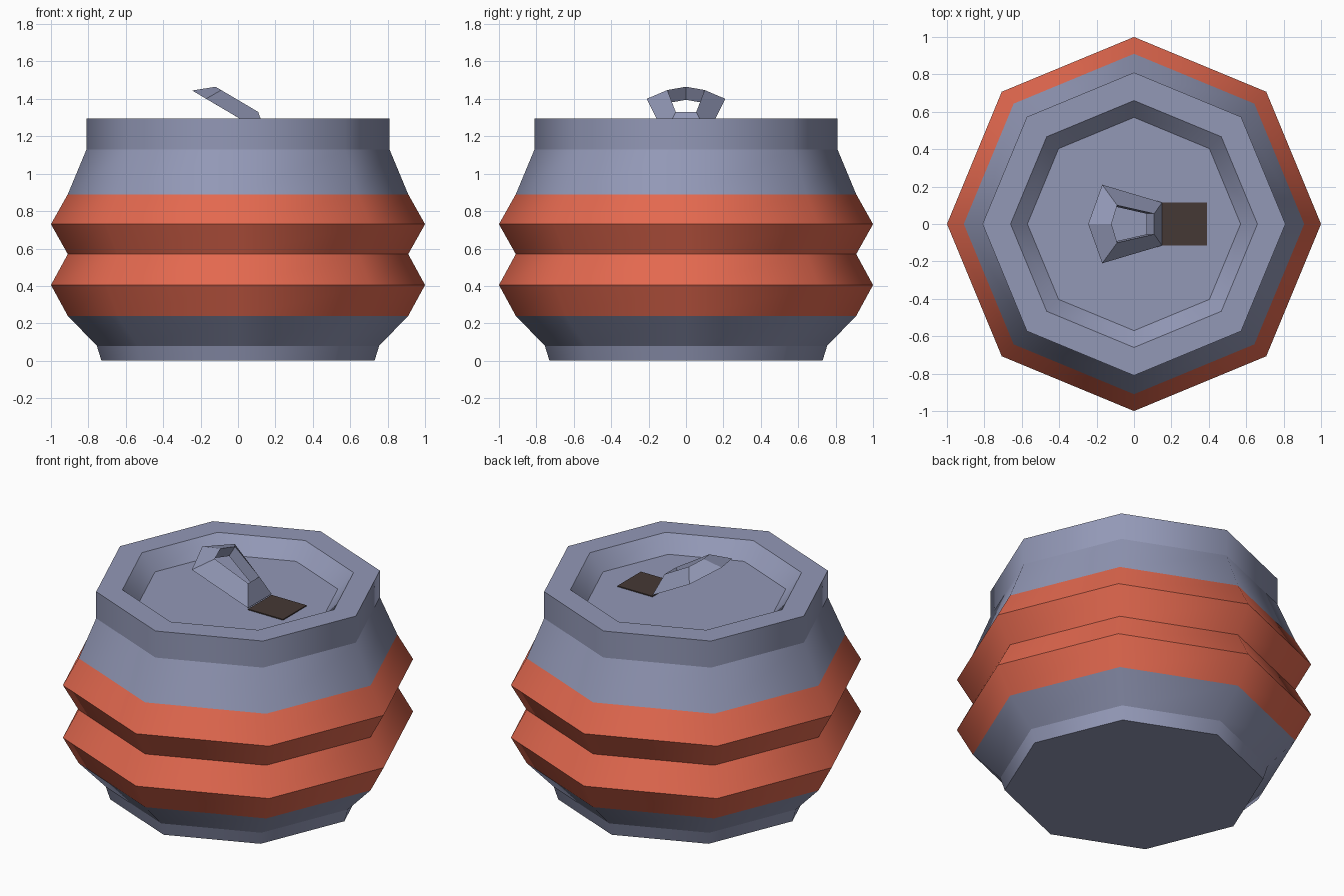
import bpy, bmesh, math
from mathutils import Vector

cube = bpy.data.objects.get("Cube")
if cube:
    bpy.data.objects.remove(cube)


def material(name, rgb):
    m = bpy.data.materials.new(name)
    m.use_nodes = True
    m.diffuse_color = (*rgb, 1)
    m.node_tree.nodes["Principled BSDF"].inputs["Base Color"].default_value = (*rgb, 1)
    return m


metal = material("blue grey metal", (0.29, 0.315, 0.47))
orange = material("orange paint", (0.77, 0.14, 0.078))
dark = material("dark opening", (0.06, 0.04, 0.035))


def finish(name, bm, mats):
    mesh = bpy.data.meshes.new(name)
    bm.normal_update()
    bm.to_mesh(mesh)
    bm.free()
    for m in mats:
        mesh.materials.append(m)
    obj = bpy.data.objects.new(name, mesh)
    bpy.context.collection.objects.link(obj)
    return obj


def bridge(bm, a, b):
    """Quads between two closed loops of equal length."""
    n = len(a)
    return [bm.faces.new((a[i], a[(i + 1) % n], b[(i + 1) % n], b[i])) for i in range(n)]


# Can body: eight-sided rings, (radius, height) from the base up to the sunken lid
SIDES = 8
FLOOR = 1.2
PROFILE = [(0.73, 0), (0.755, 0.08), (0.91, 0.24), (1, 0.405), (0.91, 0.57), (1, 0.73),
           (0.91, 0.89), (0.81, 1.13), (0.81, 1.295), (0.66, 1.295), (0.57, FLOOR)]
bm = bmesh.new()
rings = []
for r, z in PROFILE:
    angles = [math.tau * i / SIDES for i in range(SIDES)]
    rings.append([bm.verts.new((r * math.cos(a), r * math.sin(a), z)) for a in angles])
bm.faces.new(rings[0][::-1])
bm.faces.new(rings[-1])
for low, high in zip(rings, rings[1:]):
    for f in bridge(bm, low, high):
        f.smooth = True
        # Orange bands around the ribs
        f.material_index = int(0.24 < f.calc_center_median().z < 0.89)
# Ring edges stay crisp, upright edges are smooth
for e in bm.edges:
    e.smooth = abs(e.verts[0].co.z - e.verts[1].co.z) > 0.01
finish("can_body", bm, [metal, orange])

# Pull tab: tilted ring, wide flat underside, raised rim around the finger hole
SLOPE = 0.59
normal = Vector((SLOPE, 0, 1)).normalized()


def mirrored_loop(half, base):
    pts = half + [(x, -y) for x, y in reversed(half) if y]
    return [Vector((x, y, base - SLOPE * x)) for x, y in pts]


outer = mirrored_loop([(-0.245, 0), (-0.17, 0.21), (0.15, 0.115)], 1.3)
rim = mirrored_loop([(-0.12, 0), (-0.09, 0.1), (0.108, 0.055)], 1.394)
under = [p - normal * 0.081 for p in rim]
bm = bmesh.new()
loops = [[bm.verts.new(p) for p in loop] for loop in (outer, rim, under)]
for i in range(3):
    bridge(bm, loops[i], loops[(i + 1) % 3])
bmesh.ops.recalc_face_normals(bm, faces=bm.faces[:])
finish("pull_tab", bm, [metal])

# Drinking hole: thin plate on the lid
bm = bmesh.new()
bmesh.ops.create_cube(bm, size=1)
for v in bm.verts:
    v.co = Vector((0.27 + v.co.x * 0.24, v.co.y * 0.23, FLOOR + 0.003 + v.co.z * 0.006))
finish("drinking_hole", bm, [dark])
